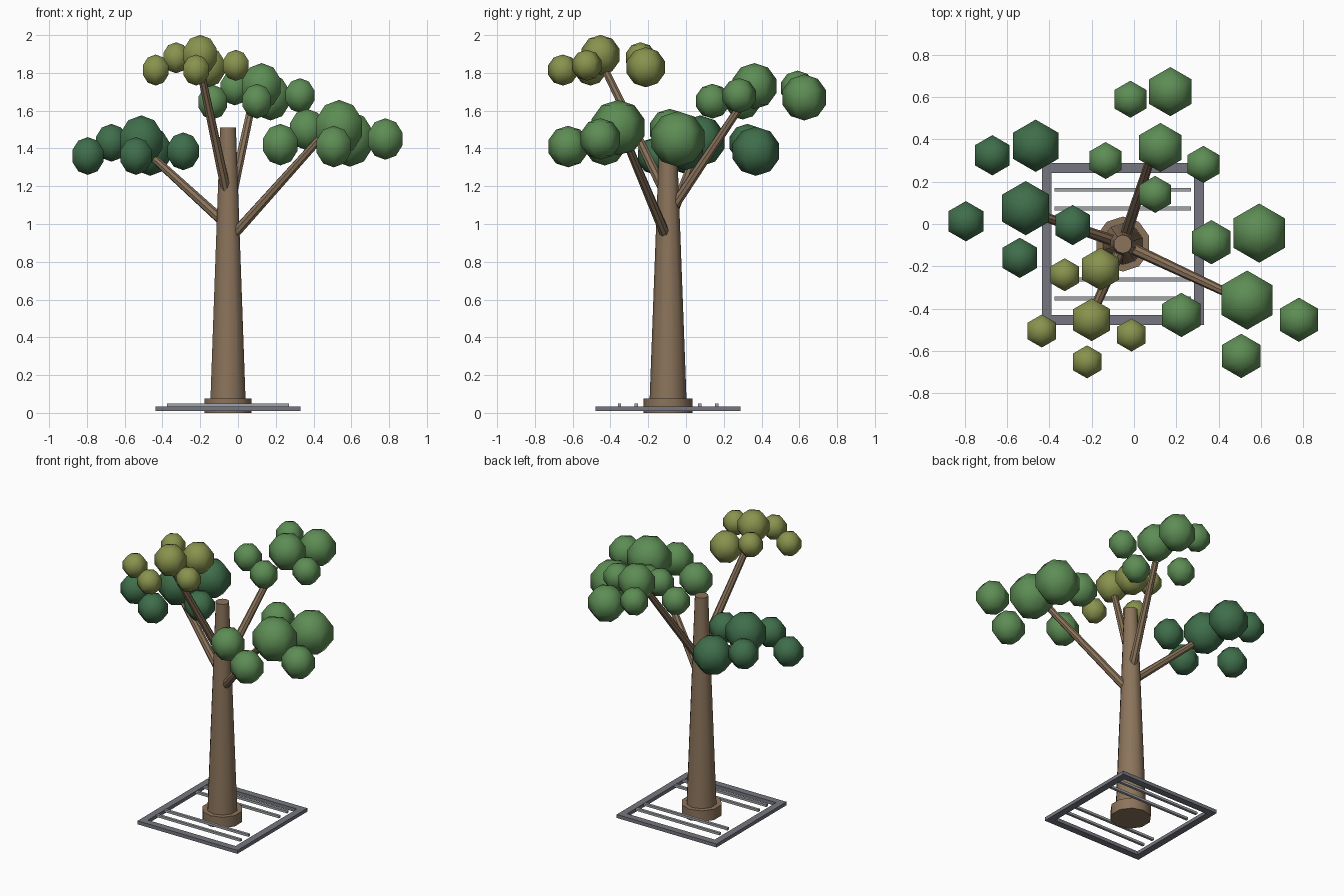
import bpy
from mathutils import Vector

cube = bpy.data.objects.get("Cube")
if cube:
    bpy.data.objects.remove(cube, do_unlink=True)


def material(name, color):
    m = bpy.data.materials.new(name)
    m.use_nodes = True
    m.diffuse_color = (*color, 1)
    m.node_tree.nodes["Principled BSDF"].inputs["Base Color"].default_value = (*color, 1)
    return m


BARK = material("bark brown", (0.26, 0.175, 0.105))
DARK = material("dark leaf green", (0.05, 0.155, 0.07))
MID = material("leaf green", (0.11, 0.265, 0.09))
OLIVE = material("olive leaf", (0.25, 0.29, 0.075))
IRON = material("iron grey", (0.18, 0.185, 0.215))
STEEL = material("light steel", (0.36, 0.37, 0.39))

CX, CY = -0.053, -0.095  # trunk axis


def finish(name, mat, angle=None):
    ob = bpy.context.object
    ob.name = name
    ob.data.materials.append(mat)
    if angle is not None:
        bpy.ops.object.shade_smooth_by_angle(angle=angle)
    return ob


def limb(name, start, end, r1, r2, sides):
    """Tapered round limb running between two points."""
    a, b = Vector(start), Vector(end)
    d = b - a
    bpy.ops.mesh.primitive_cone_add(vertices=sides, radius1=r1, radius2=r2,
                                    depth=d.length, location=(a + b) / 2)
    bpy.context.object.rotation_euler = d.to_track_quat('Z', 'Y').to_euler() \
        if d.x or d.y else (0, 0, 0)
    return finish(name, BARK, 0.7)


def box(name, center, size, mat):
    bpy.ops.mesh.primitive_cube_add(size=1, location=center)
    ob = bpy.context.object
    ob.scale = size
    bpy.ops.object.transform_apply(location=False, rotation=False, scale=True)
    return finish(name, mat)


def leaf_clump(name, center, radius, mat):
    bpy.ops.mesh.primitive_uv_sphere_add(segments=6, ring_count=5,
                                         radius=radius, location=center)
    bpy.ops.object.shade_smooth()
    return finish(name, mat)


# Trunk and root collar
limb("trunk", (CX, CY, 0.01), (CX, CY, 1.51), 0.1, 0.044, 10)
limb("root_collar", (CX, CY, 0), (CX, CY, 0.075), 0.13, 0.13, 10)

# Square frame around the tree, with thin grate bars
HALF, W = 0.383, 0.047
for side, s in (("left", 1), ("right", -1)):
    box("frame_" + side, (CX + s * (HALF - W / 2), CY, 0.022),
        (W, 2 * HALF - 2 * W, 0.024), IRON)
for side, s in (("back", 1), ("front", -1)):
    box("frame_" + side, (CX, CY + s * (HALF - W / 2), 0.022),
        (2 * HALF, W, 0.024), IRON)
    for n, offset in (("inner", 0.168), ("outer", 0.257)):
        box(f"grate_bar_{side}_{n}", (CX, CY + s * offset, 0.041),
            (0.645, 0.018, 0.016), STEEL)

# Each bough: branch start height, branch tip, leaf colour, clumps (x, y, z, radius)
BOUGHS = {
    "right": (0.99, (-0.47, 0.05, 1.37), DARK, [
        (-0.67, 0.325, 1.43, 0.1), (-0.465, 0.37, 1.385, 0.13),
        (-0.512, 0.075, 1.44, 0.135), (-0.795, 0.013, 1.36, 0.1),
        (-0.29, -0.005, 1.385, 0.1), (-0.54, -0.16, 1.36, 0.1)]),
    "left": (0.91, (0.45, -0.33, 1.47), MID, [
        (0.366, -0.086, 1.5, 0.11), (0.592, -0.043, 1.45, 0.147),
        (0.535, -0.36, 1.51, 0.147), (0.78, -0.453, 1.45, 0.11),
        (0.507, -0.624, 1.41, 0.11), (0.224, -0.43, 1.42, 0.11)]),
    "back": (1.05, (0.075, 0.3, 1.64), MID, [
        (-0.017, 0.59, 1.72, 0.092), (0.172, 0.626, 1.67, 0.122),
        (0.125, 0.362, 1.73, 0.122), (0.328, 0.282, 1.68, 0.092),
        (-0.134, 0.3, 1.645, 0.092), (0.1, 0.14, 1.65, 0.092)]),
    "front": (1.13, (-0.2, -0.43, 1.82), OLIVE, [
        (-0.328, -0.24, 1.88, 0.082), (-0.158, -0.213, 1.83, 0.106),
        (-0.2, -0.453, 1.895, 0.106), (-0.436, -0.506, 1.815, 0.082),
        (-0.012, -0.525, 1.84, 0.082), (-0.222, -0.652, 1.815, 0.082)]),
}
for side, (z, tip, mat, clumps) in BOUGHS.items():
    limb("branch_" + side, (CX, CY, z), tip, 0.028, 0.021, 8)
    for i, (x, y, h, r) in enumerate(clumps, 1):
        leaf_clump(f"leaves_{side}_{i}", (x, y, h), r, mat)
